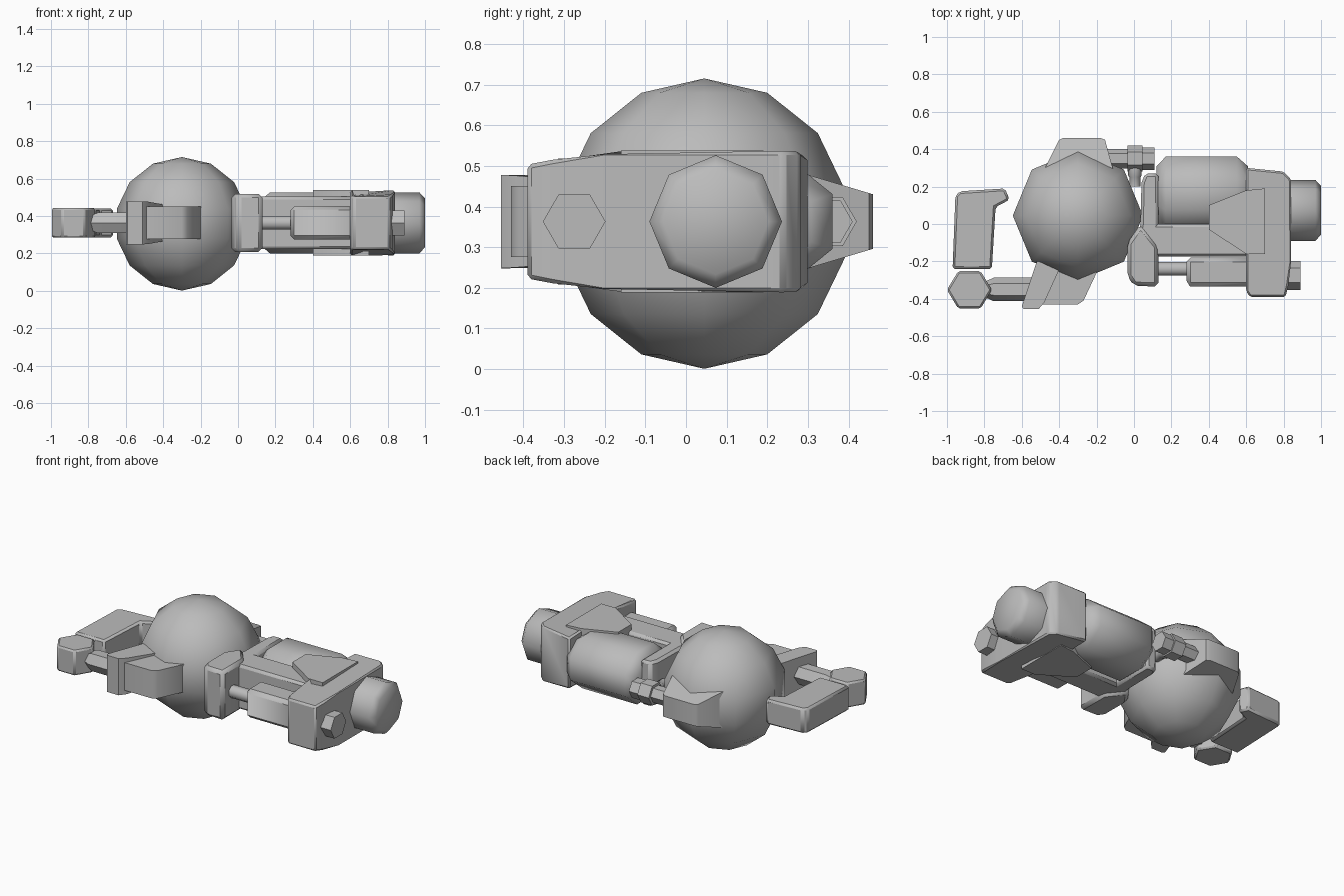
import bpy, bmesh, math
from mathutils import Vector, Matrix

old = bpy.data.objects.get("Cube")
if old:
    bpy.data.objects.remove(old)

MID = 0.363  # shared height of the symmetry plane

grey = bpy.data.materials.new("plain_grey")
grey.use_nodes = True
grey.diffuse_color = (0.5, 0.5, 0.5, 1)
grey.node_tree.nodes["Principled BSDF"].inputs["Base Color"].default_value = (0.5, 0.5, 0.5, 1)


def finish(name, bm, bevel=0, angle=40):
    bmesh.ops.recalc_face_normals(bm, faces=bm.faces)
    mesh = bpy.data.meshes.new(name)
    bm.to_mesh(mesh)
    bm.free()
    mesh.materials.append(grey)
    ob = bpy.data.objects.new(name, mesh)
    bpy.context.collection.objects.link(ob)
    if bevel:
        mod = ob.modifiers.new("soft_edges", "BEVEL")
        mod.width = bevel
        mod.segments = 1
        mod.limit_method = "ANGLE"
    bpy.ops.object.select_all(action="DESELECT")
    ob.select_set(True)
    bpy.context.view_layer.objects.active = ob
    bpy.ops.object.shade_smooth_by_angle(angle=math.radians(angle))
    return ob


def slab(name, outline, bevel=0):
    """Plan outline of (x, y, half height), mirrored about MID."""
    bm = bmesh.new()
    top = [bm.verts.new((x, y, MID + h)) for x, y, h in outline]
    low = [bm.verts.new((x, y, MID - h)) for x, y, h in outline]
    bm.faces.new(top)
    bm.faces.new(low[::-1])
    for i in range(len(top)):
        j = (i + 1) % len(top)
        bm.faces.new((top[i], low[i], low[j], top[j]))
    return finish(name, bm, bevel)


def flat(points, h):
    return [(x, y, h) for x, y in points]


def turned(name, start, axis, profile, sides, turn=0, squash=1, angle=50):
    """Lathe of (distance, radius) along the x or y axis."""
    bm = bmesh.new()
    rings = []
    for d, r in profile:
        ring = []
        for k in range(sides):
            a = 2 * math.pi * (k + turn) / sides
            u, w = r * math.cos(a), r * squash * math.sin(a)
            p = (d, u, w) if axis == "x" else (u, d, w)
            ring.append(bm.verts.new(Vector(start) + Vector(p)))
        rings.append(ring)
    for a, b in zip(rings, rings[1:]):
        for k in range(sides):
            n = (k + 1) % sides
            bm.faces.new((a[k], a[n], b[n], b[k]))
    bm.faces.new(rings[0])
    bm.faces.new(rings[-1])
    return finish(name, bm, angle=angle)


# Ball hub
bm = bmesh.new()
bmesh.ops.create_uvsphere(bm, u_segments=8, v_segments=7, radius=0.357,
                          matrix=Matrix.Translation((-0.3, 0.045, 0.358)))
finish("ball_hub", bm, angle=60)

# Sockets on the back and front of the hub
slab("back_socket", [(-0.5, 0.25, 0.13), (-0.4, 0.45, 0.07), (-0.38, 0.46, 0.067),
                     (-0.18, 0.46, 0.067), (-0.155, 0.45, 0.07), (-0.1, 0.25, 0.13)])
slab("front_socket", flat([(-0.5, -0.43), (-0.3, -0.43), (-0.27, -0.41),
                           (-0.195, -0.25), (-0.195, -0.1), (-0.45, -0.1)], 0.087))
slab("slanted_bracket", [(-0.6, -0.44, 0.115), (-0.59, -0.455, 0.115), (-0.51, -0.455, 0.115),
                         (-0.48, -0.42, 0.113), (-0.38, -0.2, 0.095), (-0.52, -0.2, 0.11)])

# Side arm with its joint and rod
slab("side_arm", flat([(-0.97, -0.24), (-0.76, -0.24), (-0.74, 0.09), (-0.665, 0.13),
                       (-0.69, 0.19), (-0.93, 0.175), (-0.955, 0.15)], 0.078), 0.012)
slab("arm_joint", flat([(-0.88 + 0.12 * math.cos(k * math.pi / 3),
                         -0.352 + 0.115 * math.sin(k * math.pi / 3)) for k in range(6)], 0.079), 0.01)
turned("arm_rod", (-0.8, -0.35, MID), "x", [(0, 0.04), (0.05, 0.063), (0.28, 0.063)], 6)

# Angled frame beside the hub
slab("frame_upright", flat([(0, -0.2), (0.13, -0.2), (0.13, 0.27), (0.06, 0.27),
                            (0.04, 0.22), (0.035, 0)], 0.14), 0.015)
slab("frame_foot", flat([(-0.035, -0.28), (0, -0.33), (0.13, -0.335),
                         (0.13, -0.12), (0.035, 0), (-0.035, -0.1)], 0.155), 0.02)
slab("frame_rail", flat([(0.06, -0.13), (0.1, -0.175), (0.65, -0.175),
                         (0.65, 0), (0.06, 0)], 0.14), 0.015)

# Barrel body
turned("barrel", (0.12, 0.16, MID), "x",
       [(0, 0.16), (0.05, 0.217), (0.43, 0.217), (0.49, 0.16)], 8, 0.5, 0.81, 50)

# End block with a wedge reaching over the barrel
slab("end_block", [(0.6, -0.36, 0.145), (0.62, -0.39, 0.14), (0.81, -0.39, 0.14),
                   (0.825, -0.33, 0.152), (0.84, -0.2, 0.174), (0.84, 0.24, 0.174),
                   (0.8, 0.28, 0.174), (0.6, 0.3, 0.16), (0.6, -0.15, 0.174)], 0.01)
slab("end_wedge", flat([(0.4, -0.03), (0.6, -0.16), (0.7, -0.16), (0.7, 0.19),
                        (0.6, 0.18), (0.4, 0.1)], 0.175))

# Knobs on the end block
turned("large_knob", (0.8, 0.073, MID), "x", [(0, 0.163), (0.17, 0.163), (0.2, 0.13)], 8)
turned("small_knob", (0.78, -0.275, MID), "x", [(0, 0.077), (0.11, 0.077)], 6)

# Front piston
turned("front_piston_rod", (0.1, -0.24, MID), "x", [(0, 0.039), (0.22, 0.039)], 8, 0.5)
slab("front_piston_sleeve", flat([(0.28, -0.325), (0.3, -0.335), (0.62, -0.335),
                                  (0.62, -0.18), (0.28, -0.18)], 0.09), 0.025)

# Back piston and its stem
turned("back_piston", (-0.2, 0.35, MID), "x",
       [(0, 0.052), (0.165, 0.052), (0.165, 0.07), (0.245, 0.07), (0.245, 0.06), (0.31, 0.06)], 6)
turned("back_piston_stem", (0.005, 0.2, MID), "y",
       [(0, 0.03), (0.05, 0.03), (0.06, 0.036), (0.1, 0.036)], 8)
